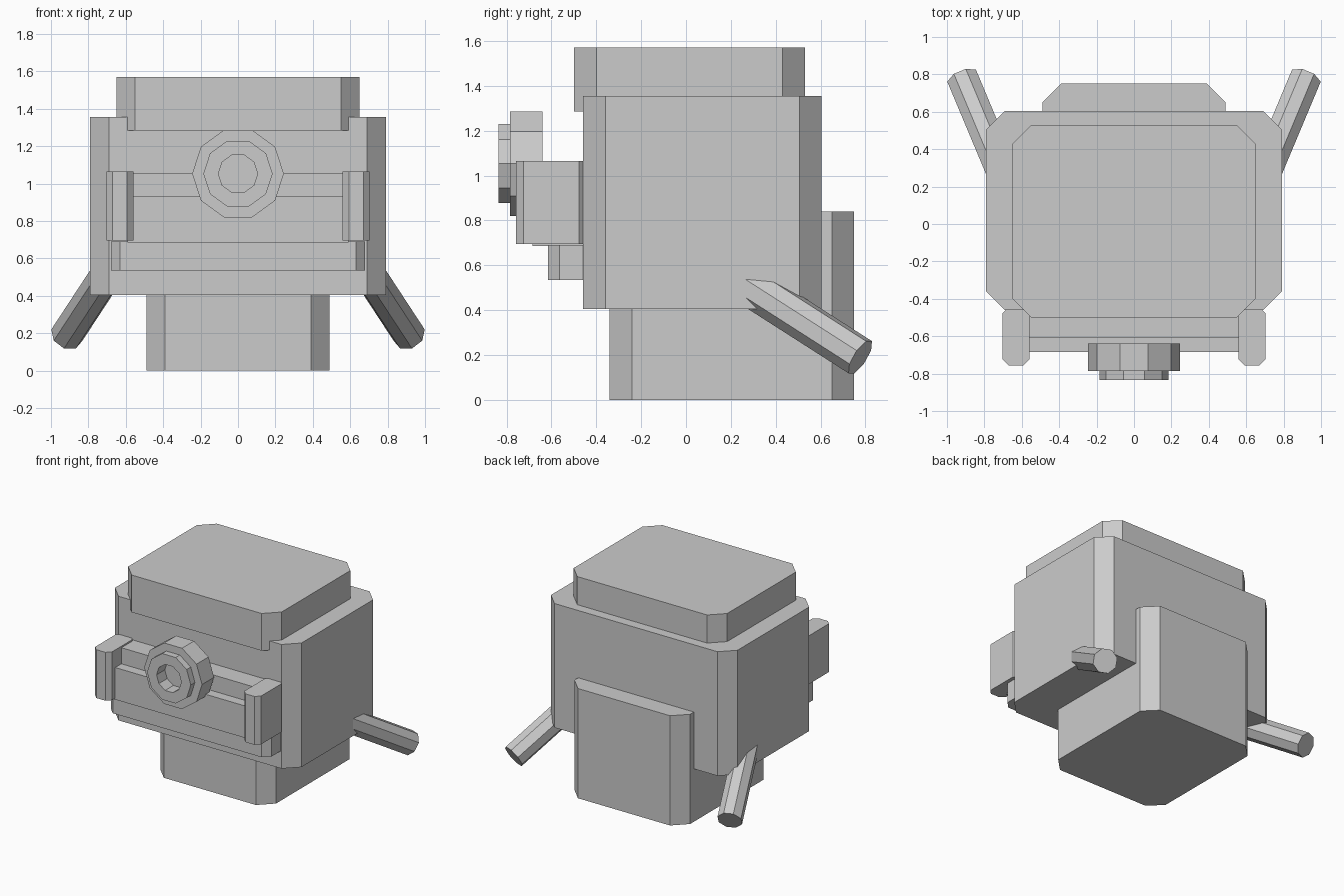
import bpy, bmesh, math
from mathutils import Vector

if "Cube" in bpy.data.objects:
    bpy.data.objects.remove(bpy.data.objects["Cube"])

grey = bpy.data.materials.new("plain grey")
grey.diffuse_color = (0.6, 0.6, 0.6, 1)
grey.use_nodes = True
grey.node_tree.nodes["Principled BSDF"].inputs["Base Color"].default_value = grey.diffuse_color


def finish(name, bm):
    bmesh.ops.recalc_face_normals(bm, faces=bm.faces)
    mesh = bpy.data.meshes.new(name)
    bm.to_mesh(mesh)
    bm.free()
    mesh.materials.append(grey)
    obj = bpy.data.objects.new(name, mesh)
    bpy.context.collection.objects.link(obj)
    return obj


def block(name, x, y, z, c=0.0):
    """Upright block with its four vertical edges chamfered by c."""
    (x0, x1), (y0, y1), (z0, z1) = x, y, z
    if c:
        pts = [(x0 + c, y0), (x1 - c, y0), (x1, y0 + c), (x1, y1 - c),
               (x1 - c, y1), (x0 + c, y1), (x0, y1 - c), (x0, y0 + c)]
    else:
        pts = [(x0, y0), (x1, y0), (x1, y1), (x0, y1)]
    bm = bmesh.new()
    face = bm.faces.new([bm.verts.new((px, py, z0)) for px, py in pts])
    up = bmesh.ops.extrude_face_region(bm, geom=[face])["geom"]
    bmesh.ops.translate(bm, vec=(0, 0, z1 - z0),
                        verts=[v for v in up if isinstance(v, bmesh.types.BMVert)])
    return finish(name, bm)


def lathe(name, profile, centre, axis, sides, turn=0.0):
    """Faceted solid: (radius, distance) rings along an axis, capped at both ends."""
    axis = Vector(axis).normalized()
    u = axis.cross(Vector((0, 0, 1))).normalized()
    v = u.cross(axis)
    bm = bmesh.new()
    rings = []
    for r, d in profile:
        angles = [turn + math.tau * i / sides for i in range(sides)]
        rings.append([bm.verts.new(Vector(centre) + axis * d
                      + (u * math.cos(a) + v * math.sin(a)) * r) for a in angles])
    for a, b in zip(rings, rings[1:]):
        for i in range(sides):
            j = (i + 1) % sides
            bm.faces.new((a[i], a[j], b[j], b[i]))
    bm.faces.new(rings[0])
    bm.faces.new(rings[-1])
    return finish(name, bm)


# Main stacked volumes
block("base", (-0.49, 0.49), (-0.34, 0.75), (0, 0.84), 0.10)
block("body", (-0.79, 0.79), (-0.46, 0.605), (0.405, 1.355), 0.10)
block("lid", (-0.65, 0.65), (-0.50, 0.53), (1.285, 1.57), 0.10)

# Stepped bars across the front
block("lower_bar", (-0.68, 0.68), (-0.615, -0.40), (0.535, 0.69), 0.05)
block("middle_bar", (-0.59, 0.59), (-0.685, -0.40), (0.685, 0.93))
block("upper_bar", (-0.59, 0.59), (-0.61, -0.40), (0.93, 1.053))

# Side clamps and rear levers, mirrored
for side, s in (("left", -1), ("right", 1)):
    block(side + "_clamp", tuple(sorted((s * 0.56, s * 0.703))),
          (-0.757, -0.445), (0.695, 1.065), 0.033)
    lathe(side + "_lever", [(0.09, -0.78), (0.09, 0)],
          (s * 0.915, 0.777, 0.19), (s * 0.333, 0.794, -0.508), 8, math.pi / 8)

# Stepped ten-sided knob with a recessed centre
lathe("knob", [(0.245, 0), (0.245, 0.145), (0.185, 0.145), (0.185, 0.195),
               (0.105, 0.195), (0.105, 0.095)], (0, -0.64, 1.053), (0, -1, 0), 10)
